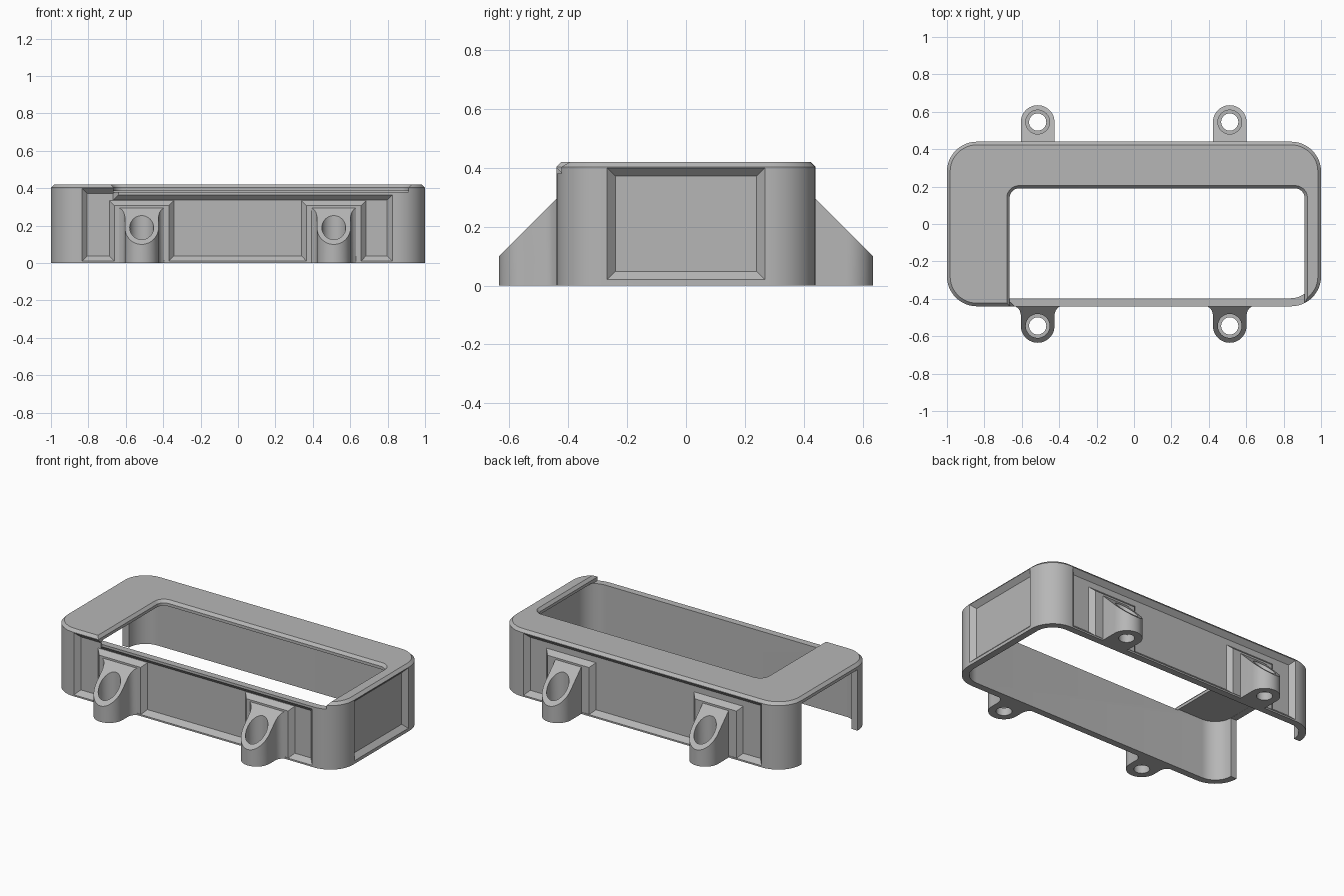
import bpy, bmesh, math
from mathutils import Vector

cube = bpy.data.objects.get("Cube")
if cube:
    bpy.data.objects.remove(cube, do_unlink=True)

grey = bpy.data.materials.new("plain grey")
grey.use_nodes = True
COLOUR = (0.47, 0.47, 0.47, 1)
grey.diffuse_color = COLOUR
grey.node_tree.nodes["Principled BSDF"].inputs["Base Color"].default_value = COLOUR

HALF_Y, HEIGHT, WALL, DEPTH = 0.44, 0.42, 0.043, 0.028


def rounded(x0, x1, y0, y1, r, n=12):
    """Rounded rectangle outline, counter-clockwise."""
    pts = []
    corners = [(x1 - r, y1 - r), (x0 + r, y1 - r), (x0 + r, y0 + r), (x1 - r, y0 + r)]
    for q, (cx, cy) in enumerate(corners):
        for i in range(n + 1):
            a = math.pi / 2 * (q + i / n)
            pts.append((cx + r * math.cos(a), cy + r * math.sin(a)))
    return pts


def rect(x0, x1, y0, y1):
    return [(x0, y0), (x1, y0), (x1, y1), (x0, y1)]


def circle(cx, cy, r, n=32):
    return [(cx + r * math.cos(2 * math.pi * i / n), cy + r * math.sin(2 * math.pi * i / n))
            for i in range(n)]


def loft(name, rings, place=lambda u, v, w: (u, v, w), slope=None):
    """Closed solid through outlines at given levels, optionally cut by a plane."""
    bm = bmesh.new()
    loops = [[bm.verts.new(place(u, v, w)) for u, v in pts] for pts, w in rings]
    for a, b in zip(loops, loops[1:]):
        for i in range(len(a)):
            j = (i + 1) % len(a)
            bm.faces.new((a[i], a[j], b[j], b[i]))
    bm.faces.new(loops[0][::-1])
    bm.faces.new(loops[-1])
    if slope:
        cut = bmesh.ops.bisect_plane(bm, geom=bm.verts[:] + bm.edges[:] + bm.faces[:],
                                     plane_co=slope[0], plane_no=slope[1], clear_outer=True)
        bmesh.ops.contextual_create(
            bm, geom=[e for e in cut["geom_cut"] if isinstance(e, bmesh.types.BMEdge)])
    bmesh.ops.recalc_face_normals(bm, faces=bm.faces)
    mesh = bpy.data.meshes.new(name)
    bm.to_mesh(mesh)
    bm.free()
    mesh.materials.append(grey)
    ob = bpy.data.objects.new(name, mesh)
    bpy.context.collection.objects.link(ob)
    return ob


def combine(ob, tools, operation="DIFFERENCE"):
    """Apply booleans and remove the tool objects."""
    for tool in tools:
        tool.hide_render = True
        mod = ob.modifiers.new("boolean", "BOOLEAN")
        mod.object, mod.operation, mod.solver = tool, operation, "EXACT"
    bpy.context.view_layer.update()
    done = bpy.data.meshes.new_from_object(
        ob.evaluated_get(bpy.context.evaluated_depsgraph_get()))
    ob.modifiers.clear()
    ob.data = done
    for tool in tools:
        bpy.data.objects.remove(tool, do_unlink=True)


def on_long_side(s):
    """Place (along, up, depth) on the front (-1) or back (1) wall."""
    return lambda u, v, d: (u, s * (HALF_Y - d), v)


def recess(u0, u1, v0, v1, place):
    """Cutter for a panel with sloping borders."""
    def grown(g):
        return rect(u0 - g, u1 + g, v0 - g, v1 + g)
    return loft("recess_cutter", [(grown(0.005), -0.005), (grown(-DEPTH), DEPTH)], place)


# Outer case with chamfered top edge
c = 0.017
body = loft("case", [(rounded(-1, 1, -HALF_Y, HALF_Y, 0.16), 0),
                     (rounded(-1, 1, -HALF_Y, HALF_Y, 0.16), HEIGHT - c),
                     (rounded(-1 + c, 1 - c, -HALF_Y + c, HALF_Y - c, 0.16 - c), HEIGHT)])

# Hollow interior and the open end
x_in, y_in = 1 - WALL, HALF_Y - WALL
inside = rounded(-x_in, x_in, -y_in, y_in, 0.16 - WALL)
cavity = loft("cavity_cutter", [(inside, -0.1), (inside, 0.385)])
end = rect(-1.1, -0.9, -0.28, 0.28)
end_opening = loft("end_cutter", [(end, -0.1), (end, 0.384)])


# Top window, running out over the lowered front rail
def window_outline(g):
    return rounded(-0.665 - g, 0.912 + g, -0.7, 0.19 + g, 0.05 + g)


window = loft("window_cutter", [(window_outline(0), 0.38), (window_outline(0), 0.403),
                                (window_outline(0.015), HEIGHT), (window_outline(0.025), 0.43)])

# Sunken panels on front, back and closed end
panels = [
    recess(-0.835, 0.825, 0.01, 0.365, on_long_side(-1)),
    recess(-0.835, -0.64, 0.01, 0.40, on_long_side(-1)),
    recess(-0.835, 0.825, 0.01, 0.40, on_long_side(1)),
    recess(-0.268, 0.268, 0.02, 0.40, lambda u, v, d: (1 - d, u, v)),
]
combine(body, [cavity, end_opening, window] + panels)


# Screw lug: sloped, round-ended, with a flared root and stepped hole
def lug(name, x, s):
    def side(v):
        return (x + v[0], s * v[1])
    half = [(0.12, 0.43), (0.12, 0.44), (0.105, 0.45), (0.095, 0.465), (0.09, 0.485)]
    if s > 0:
        half = [(0.09, 0.43)]
    arc = [(0.09 * math.cos(math.pi * i / 24), 0.545 + 0.09 * math.sin(math.pi * i / 24))
           for i in range(25)]
    outline = [side(p) for p in half + arc + [(-u, v) for u, v in reversed(half)]]
    ob = loft(name, [(outline, 0), (outline, 0.4)],
              slope=(Vector((x, s * HALF_Y, 0.295)), Vector((0, s, 1))))
    bore = circle(x, s * 0.545, 0.064)
    hole = circle(x, s * 0.545, 0.046)
    combine(ob, [loft("bore_cutter", [(bore, 0.05), (bore, 0.5)]),
                 loft("hole_cutter", [(hole, -0.1), (hole, 0.3)])])
    # Mounting pad that fills the panel behind the lug
    pad = loft(name + "_pad", [(rect(x - 0.175, x + 0.175, 0.012, 0.337), DEPTH + 0.003),
                               (rect(x - 0.145, x + 0.145, 0.012, 0.307), 0.0)], on_long_side(s))
    return [ob, pad]


parts = [body]
for s, face in ((-1, "front"), (1, "back")):
    for x, end_name in ((-0.515, "right"), (0.512, "left")):
        parts += lug(f"{face}_{end_name}_lug", x, s)

# Smooth the round walls, keep edges sharp
bpy.ops.object.select_all(action="DESELECT")
for ob in parts:
    ob.select_set(True)
bpy.context.view_layer.objects.active = body
bpy.ops.object.shade_smooth_by_angle(angle=math.radians(30))
